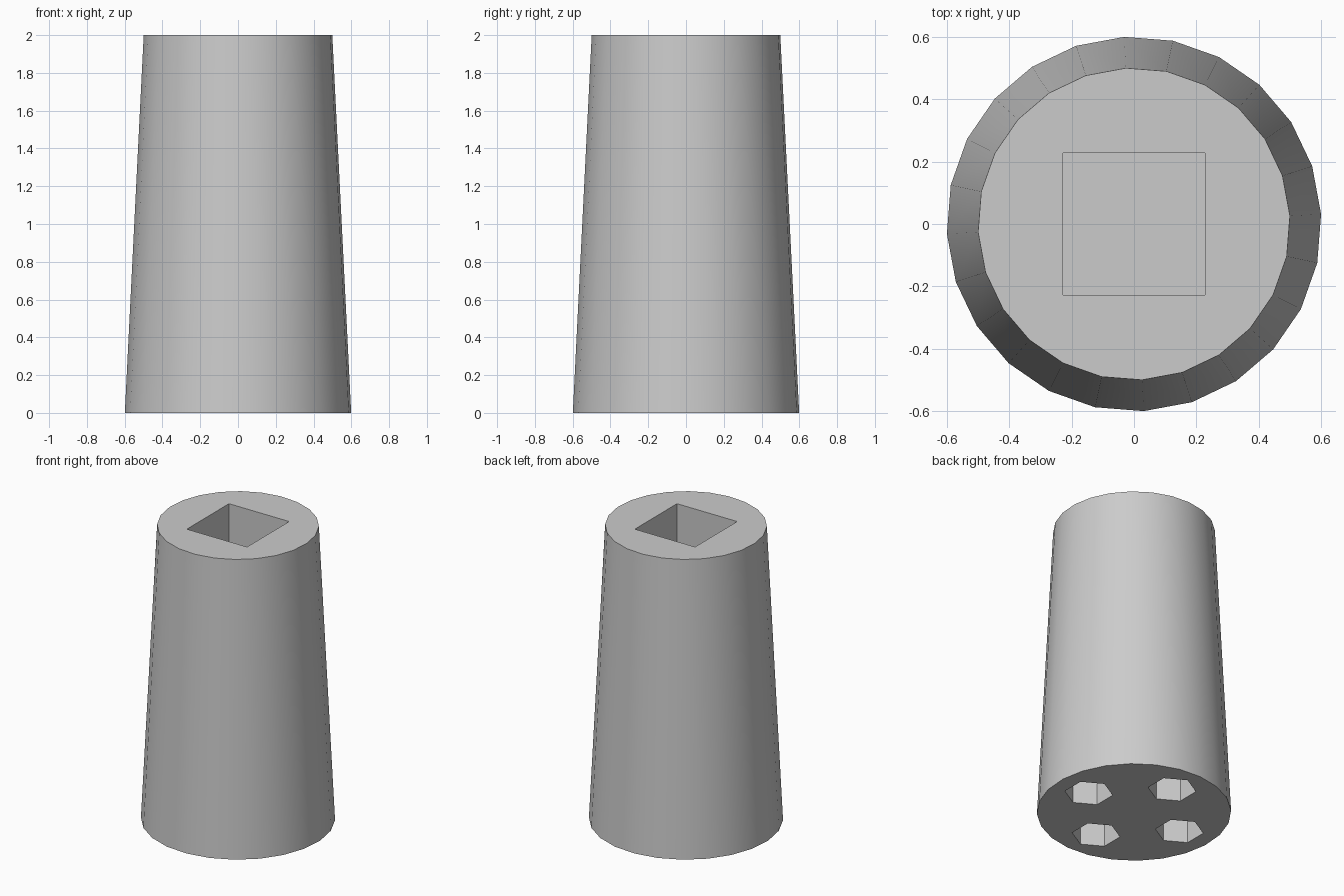
import bpy
import math
from math import radians

cube = bpy.data.objects.get("Cube")
if cube:
    bpy.data.objects.remove(cube, do_unlink=True)

HEIGHT = 2.0
SOCKET_DEPTH = 0.5
HOLE_DEPTH = 0.5
OVERLAP = 0.1  # cutters stick out past the surface they open

grey = bpy.data.materials.new("plain_grey")
grey.use_nodes = True
GREY = (0.6, 0.6, 0.6, 1)
grey.diffuse_color = GREY
grey.node_tree.nodes["Principled BSDF"].inputs["Base Color"].default_value = GREY


def prism(name, sides, r_bottom, r_top, z0, z1, x=0, y=0, turn=0):
    """Vertical cone or prism whose first corner points along +y, plus turn."""
    bpy.ops.mesh.primitive_cone_add(
        vertices=sides, radius1=r_bottom, radius2=r_top, depth=z1 - z0,
        location=(x, y, (z0 + z1) / 2), rotation=(0, 0, radians(turn)))
    obj = bpy.context.object
    obj.name = name
    obj.data.materials.append(grey)
    return obj


# Tapered body
body = prism("tapered_body", 24, 0.6, 0.5, 0, HEIGHT, turn=3)

# Square socket in the top
r = 0.227 * math.sqrt(2)
cutters = [prism("socket_cutter", 4, r, r, HEIGHT - SOCKET_DEPTH,
                 HEIGHT + OVERLAP, turn=45)]

# Four hexagonal holes in the base, one on each axis
for i in range(4):
    a = i * math.pi / 2
    cutters.append(prism("hex_hole_cutter", 6, 0.15, 0.15, -OVERLAP, HOLE_DEPTH,
                         0.365 * math.cos(a), 0.365 * math.sin(a)))

for cutter in cutters:
    cutter.hide_render = True
    mod = body.modifiers.new(cutter.name, 'BOOLEAN')
    mod.operation = 'DIFFERENCE'
    mod.solver = 'EXACT'
    mod.object = cutter

# Bake the cuts, then drop the cutters
bpy.ops.object.select_all(action='DESELECT')
body.select_set(True)
bpy.context.view_layer.objects.active = body
for mod in list(body.modifiers):
    bpy.ops.object.modifier_apply(modifier=mod.name)
for cutter in cutters:
    bpy.data.objects.remove(cutter, do_unlink=True)

bpy.ops.object.shade_smooth_by_angle(angle=radians(30))
